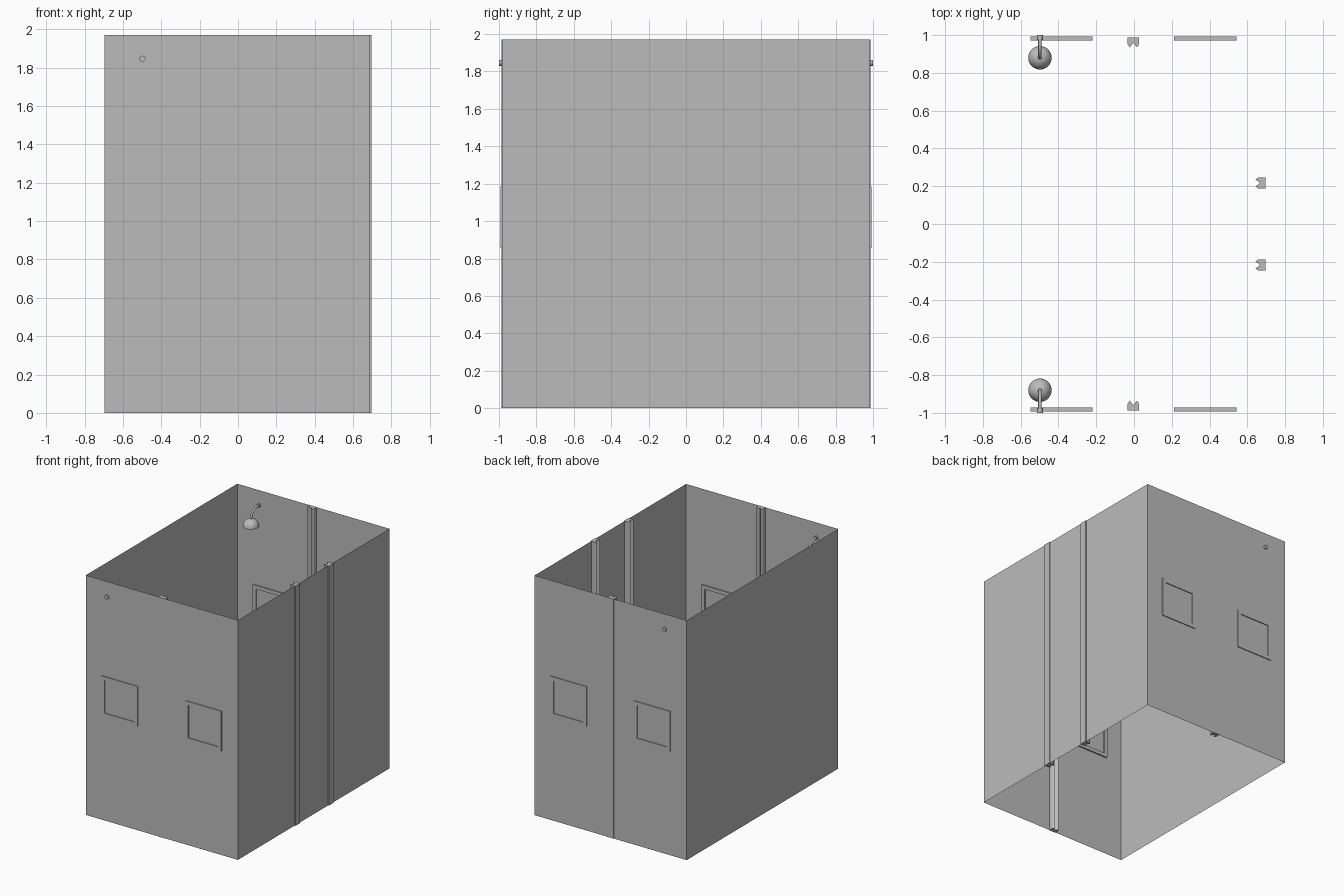
import bpy, bmesh, math
from mathutils import Vector, Matrix

if "Cube" in bpy.data.objects:
    bpy.data.objects.remove(bpy.data.objects["Cube"])

CX = -0.0035          # room centre in x
WY = 0.984            # wall distance in y
XL, XR, H = -0.695, 0.688, 1.97

grey = bpy.data.materials.new("plain grey")
grey.diffuse_color = (0.5, 0.5, 0.5, 1)
grey.use_nodes = True
grey.node_tree.nodes["Principled BSDF"].inputs["Base Color"].default_value = grey.diffuse_color


def finish(name, bm, smooth=False, fix=True):
    if fix:
        bmesh.ops.recalc_face_normals(bm, faces=bm.faces[:])
    me = bpy.data.meshes.new(name)
    bm.to_mesh(me)
    bm.free()
    me.materials.append(grey)
    ob = bpy.data.objects.new(name, me)
    bpy.context.collection.objects.link(ob)
    if smooth:
        bpy.ops.object.select_all(action='DESELECT')
        ob.select_set(True)
        bpy.context.view_layer.objects.active = ob
        bpy.ops.object.shade_smooth_by_angle(angle=math.radians(40))
    return ob


# room walls: four thin sheets, open at top and bottom
bm = bmesh.new()
plan = [(XL, -WY), (XR, -WY), (XR, WY), (XL, WY)]
low = [bm.verts.new((x, y, 0)) for x, y in plan]
high = [bm.verts.new((x, y, H)) for x, y in plan]
for i in range(4):
    j = (i + 1) % 4
    bm.faces.new((low[i], low[j], high[j], high[i]))
finish("room_walls", bm, fix=False)


# pillars: notched section, v runs from the outer face into the room
SECTION = [(-.03, 0), (.03, 0), (.03, .036), (.019, .052),
           (0, .028), (-.019, .052), (-.03, .036)]


def pillar(name, x, y, angle):
    bm = bmesh.new()
    f = bm.faces.new([bm.verts.new((u, v, 0)) for u, v in SECTION])
    r = bmesh.ops.extrude_face_region(bm, geom=[f], use_keep_orig=True)
    top = [g for g in r["geom"] if isinstance(g, bmesh.types.BMVert)]
    bmesh.ops.translate(bm, verts=top, vec=(0, 0, H))
    bm.transform(Matrix.Translation((x, y, 0)) @ Matrix.Rotation(angle, 4, 'Z'))
    finish(name, bm)


pillar("front_pillar", CX, -WY - .003, 0)
pillar("back_pillar", CX, WY + .003, math.pi)
for s in (-1, 1):
    pillar("right_pillar", 0.695, s * 0.217, math.pi / 2)


# window frames: square ring passing through the wall
def frame(name, x, y):
    bm = bmesh.new()
    a, b, d, zc = 0.165, 0.135, 0.0095, 1.02
    rings = []
    for h, yy in ((a, -d), (b, -d), (b, d), (a, d)):
        rings.append([bm.verts.new((x + sx * h, y + yy, zc + sz * h))
                      for sx, sz in ((-1, -1), (1, -1), (1, 1), (-1, 1))])
    for k in range(4):
        p, q = rings[k], rings[(k + 1) % 4]
        for i in range(4):
            j = (i + 1) % 4
            bm.faces.new((p[i], p[j], q[j], q[i]))
    finish(name, bm)


# wall lamps: wall knob, bent arm and dome shade
def lamp(side):
    x, z = -0.498, 1.846
    # knob
    bm = bmesh.new()
    bmesh.ops.create_cone(bm, cap_ends=True, segments=20, radius1=.016,
                          radius2=.016, depth=.026)
    bm.transform(Matrix.Translation((x, side * .987, z)) @ Matrix.Rotation(math.pi / 2, 4, 'X'))
    finish("lamp_knob", bm, True)
    # arm swept along a quarter bend
    bm = bmesh.new()
    path = [(.985, z, 0)]
    for i in range(9):
        t = i / 8 * math.pi / 2
        path.append((.955 - .075 * math.sin(t), z - .075 * (1 - math.cos(t)), t))
    path.append((.88, 1.765, math.pi / 2))
    prev = None
    for y, zz, t in path:
        ring = []
        for k in range(12):
            a = k / 12 * math.tau
            n = .009 * math.sin(a)
            ring.append(bm.verts.new((x + .009 * math.cos(a),
                                      side * (y - n * math.sin(t)),
                                      zz + n * math.cos(t))))
        if prev:
            for k in range(12):
                m = (k + 1) % 12
                bm.faces.new((prev[k], prev[m], ring[m], ring[k]))
        prev = ring
    finish("lamp_arm", bm, True)
    # dome shade
    bm = bmesh.new()
    bmesh.ops.create_uvsphere(bm, u_segments=32, v_segments=16, radius=.062)
    bmesh.ops.bisect_plane(bm, geom=bm.verts[:] + bm.edges[:] + bm.faces[:],
                           plane_co=(0, 0, 0), plane_no=(0, 0, -1), clear_outer=True)
    bmesh.ops.holes_fill(bm, edges=[e for e in bm.edges if e.is_boundary])
    bm.transform(Matrix.Translation((x, side * .88, 1.715)))
    finish("lamp_shade", bm, True)


for side in (-1, 1):
    lamp(side)
    for sx in (-1, 1):
        frame("window_frame", CX + sx * 0.38, side * 0.982)
